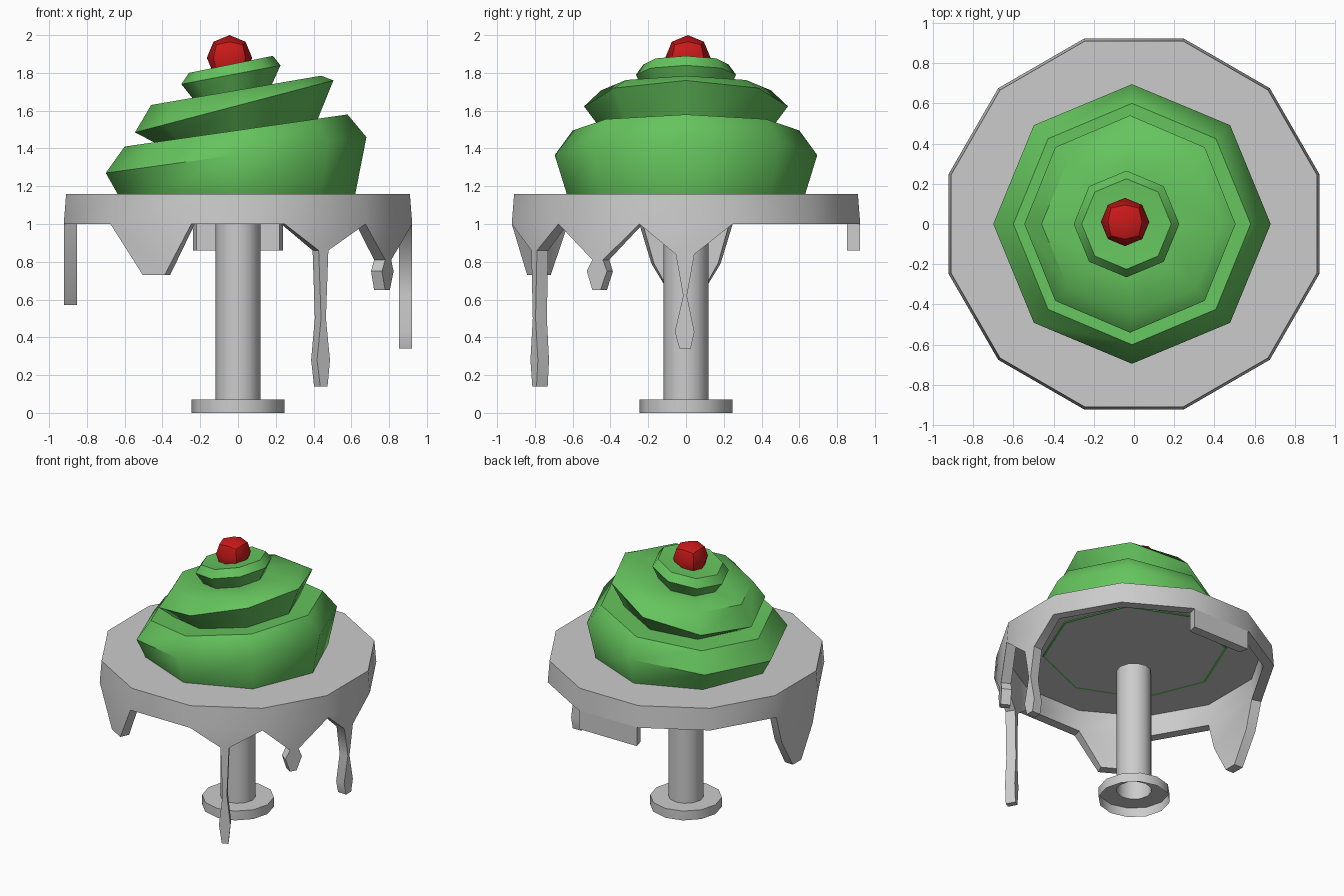
import bpy, bmesh, math
from mathutils import Vector

if "Cube" in bpy.data.objects:
    bpy.data.objects.remove(bpy.data.objects["Cube"])


def finish(name, bm, color=None, angle=None):
    me = bpy.data.meshes.new(name)
    bm.to_mesh(me)
    bm.free()
    ob = bpy.data.objects.new(name, me)
    bpy.context.collection.objects.link(ob)
    if color:
        mat = bpy.data.materials.new(name + "_colour")
        mat.diffuse_color = (*color, 1)
        mat.use_nodes = True
        mat.node_tree.nodes["Principled BSDF"].inputs["Base Color"].default_value = mat.diffuse_color
        me.materials.append(mat)
    if angle:
        bpy.ops.object.select_all(action='DESELECT')
        ob.select_set(True)
        bpy.context.view_layer.objects.active = ob
        bpy.ops.object.shade_smooth_by_angle(angle=math.radians(angle))
    return ob


def loft(bm, rings):
    """Join equal-sized closed rings of points with quads."""
    rows = [[bm.verts.new(p) for p in r] for r in rings]
    n = len(rows[0])
    for a, b in zip(rows, rows[1:]):
        for i in range(n):
            j = (i + 1) % n
            bm.faces.new((a[i], a[j], b[j], b[i]))
    return rows


def ring(n, xl, zl, xr, zr, ry):
    """Ring tilted from its left end (xl, zl) to its right end (xr, zr)."""
    pts = []
    for i in range(n):
        a = 2 * math.pi * i / n
        t = (1 + math.cos(a)) / 2
        pts.append((xl + (xr - xl) * t, ry * math.sin(a), zl + (zr - zl) * t))
    return pts


# stand: hollow foot and pole in one profile
bm = bmesh.new()
loft(bm, [ring(12, -r, z, r, z, r) for r, z in
          ((.245, 0), (.245, .07), (.12, .07), (.12, 1.0))])
finish("stand", bm, angle=40)

# table top with a thick skirt; drips hang from some sides as (t along side, z)
DRIPS = {
    0: [(.39, .84), (.47, .62), (.38, .43), (.43, .34),
        (.55, .34), (.59, .43), (.51, .62), (.59, .84)],
    3: [(.02, 1.0), (.02, .86), (.98, .86), (.98, 1.0)],
    6: [(.13, .79), (.40, .57), (.60, .57), (.87, .79)],
    8: [(.40, .73), (.67, .73)],
    10: [(.42, .86), (.45, .5), (.40, .28), (.44, .14),
         (.53, .14), (.56, .28), (.51, .5), (.54, .86)],
    11: [(.42, .81), (.35, .75), (.42, .65), (.52, .65), (.60, .75), (.55, .81)],
}
INNER, TOP = .925, 1.16


def corner(i, r, z):
    a = math.radians(30 * i - 15)
    return Vector((r * math.cos(a), r * math.sin(a), z))


bm = bmesh.new()
bm.faces.new([bm.verts.new(corner(i, .942, TOP)) for i in range(12)])
for i in range(12):
    a, b = corner(i, .955, 0), corner(i + 1, .955, 0)
    line = [(0, 1.0)] + DRIPS.get(i, []) + [(1, 1.0)]
    out = [a.lerp(b, t) + Vector((0, 0, z)) for t, z in line]
    vo = [bm.verts.new(p) for p in out]
    vi = [bm.verts.new((p.x * INNER, p.y * INNER, p.z)) for p in out]
    # skirt band, outside and inside
    to = [bm.verts.new(corner(k, .942, TOP)) for k in (i, i + 1)]
    ti = [bm.verts.new(corner(k, .955 * INNER, TOP)) for k in (i, i + 1)]
    bm.faces.new((to[1], to[0], vo[0], vo[-1]))
    bm.faces.new((ti[0], ti[1], vi[-1], vi[0]))
    # drip faces and rim thickness
    if len(line) > 2:
        s = slice(1, -1) if line[1][1] == 1.0 else slice(None)
        bm.faces.new(vo[s])
        bm.faces.new(vi[s][::-1])
    for k in range(len(line) - 1):
        bm.faces.new((vo[k + 1], vo[k], vi[k], vi[k + 1]))
bmesh.ops.remove_doubles(bm, verts=bm.verts, dist=.001)
finish("dripping_table_top", bm, angle=40)

# frosting: three tilted octagonal tiers
bm = bmesh.new()
rows = loft(bm, [ring(8, *p) for p in (
    (-.615, 1.155, .605, 1.155, .615), (-.635, 1.155, .62, 1.155, .63),
    (-.70, 1.27, .68, 1.46, .695), (-.60, 1.41, .58, 1.58, .60),
    (-.44, 1.43, .42, 1.55, .44),
    (-.545, 1.485, .505, 1.76, .54), (-.46, 1.63, .44, 1.785, .45),
    (-.24, 1.665, .18, 1.74, .22),
    (-.30, 1.74, .225, 1.84, .265), (-.26, 1.80, .185, 1.89, .225))])
tip = bm.verts.new((-.035, 0, 1.83))
for i in range(8):
    bm.faces.new((rows[-1][i], rows[-1][(i + 1) % 8], tip))
finish("frosting_swirl", bm, (.13, .55, .11), 50)

# cherry: rounded cube with crisp borders between its six faces
bm = bmesh.new()
bmesh.ops.create_cube(bm, size=2)
bmesh.ops.subdivide_edges(bm, edges=bm.edges, cuts=1, use_grid_fill=True)
for v in bm.verts:
    v.co.normalize()
for f in bm.faces:
    f.smooth = True
for e in bm.edges:
    e.smooth = any(max(map(abs, v.co)) > .95 for v in e.verts)
for v in bm.verts:
    v.co = v.co * .12
cherry = finish("cherry", bm, (.6, .01, .01))
cherry.location = (-.045, .01, 1.88)
